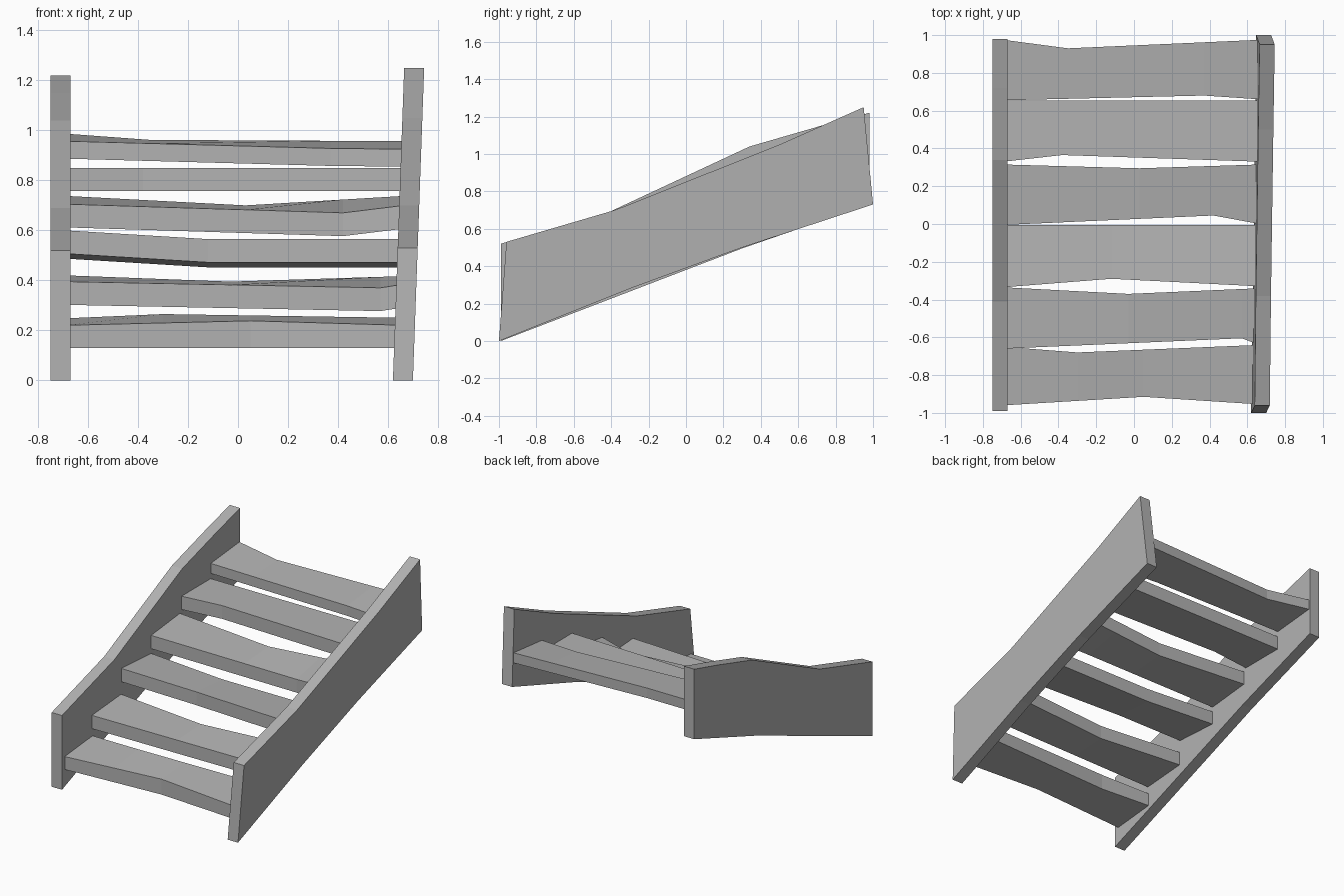
import bpy
import bmesh

cube = bpy.data.objects.get("Cube")
if cube:
    bpy.data.objects.remove(cube, do_unlink=True)

GREY = (0.45, 0.45, 0.45, 1)
grey = bpy.data.materials.new("weathered grey wood")
grey.use_nodes = True
grey.diffuse_color = GREY
grey.node_tree.nodes["Principled BSDF"].inputs["Base Color"].default_value = GREY


def add_object(name, bm):
    bmesh.ops.recalc_face_normals(bm, faces=bm.faces)
    mesh = bpy.data.meshes.new(name)
    bm.to_mesh(mesh)
    bm.free()
    mesh.materials.append(grey)
    obj = bpy.data.objects.new(name, mesh)
    bpy.context.collection.objects.link(obj)
    return obj


def loft(name, rings):
    """Skin a row of matching cross-sections and cap both ends."""
    bm = bmesh.new()
    rows = [[bm.verts.new(p) for p in ring] for ring in rings]
    for a, b in zip(rows, rows[1:]):
        for i in range(len(a)):
            j = (i + 1) % len(a)
            bm.faces.new((a[i], a[j], b[j], b[i]))
    bm.faces.new(rows[0])
    bm.faces.new(rows[-1])
    return add_object(name, bm)


def side_board(name, profile, inner, outer, lean):
    """Plank with a (y, z) outline that leans sideways as it rises."""
    return loft(name, [[(x + lean * z, y, z) for y, z in profile]
                       for x in (inner, outer)])


def along(points, x):
    """Interpolate the (y, z) of an edge given as (x, y, z) points."""
    for (xa, ya, za), (xb, yb, zb) in zip(points, points[1:]):
        if x <= xb:
            t = (x - xa) / (xb - xa)
            return ya + t * (yb - ya), za + t * (zb - za)
    return points[-1][1:]


LEFT_END, RIGHT_END = -0.69, 0.665


def tread(name, front, back, thickness=0.093, base=None):
    """Worn plank between the top front and top back edges."""
    rings = []
    for x in sorted({p[0] for p in front + back}):
        (fy, fz), (by, bz) = along(front, x), along(back, x)
        low_f = fz - thickness if base is None else base
        low_b = bz - thickness if base is None else base + 0.03
        rings.append([(x, fy, low_f), (x, fy, fz), (x, by, bz), (x, by, low_b)])
    return loft(name, rings)


def edge(start, end, *kinks):
    """Edge from the left end to the right end with optional kinks."""
    return [(LEFT_END, *start), *kinks, (RIGHT_END, *end)]


# Side boards
side_board("right_side_board",
           [(-0.99, 0), (0.3, 0.495), (0.98, 0.73), (0.98, 1.22), (0.72, 1.15),
            (0.34, 1.04), (-0.41, 0.69), (-0.99, 0.52)], -0.75, -0.67, 0)
side_board("left_side_board",
           [(-1, 0), (-0.3, 0.28), (0.3, 0.5), (1, 0.73), (0.95, 1.25),
            (0.5, 1.05), (-0.38, 0.7), (-0.96, 0.53)], 0.62, 0.70, 0.036)

# Treads, bottom to top
tread("tread_1",
      edge((-0.96, 0.22), (-0.955, 0.22), (0.05, -0.915, 0.238)),
      edge((-0.65, 0.248), (-0.64, 0.25), (-0.3, -0.68, 0.265)), base=0.13)
tread("tread_2",
      edge((-0.66, 0.395), (-0.64, 0.385), (0.57, -0.605, 0.37)),
      edge((-0.335, 0.42), (-0.34, 0.417), (-0.03, -0.37, 0.395)))
tread("tread_3",
      edge((-0.335, 0.6), (-0.33, 0.565), (-0.12, -0.29, 0.565)),
      edge((-0.005, 0.58), (-0.005, 0.545), (-0.12, -0.005, 0.545)))
tread("tread_4",
      edge((-0.005, 0.705), (0, 0.7), (0.42, 0.045, 0.67)),
      edge((0.315, 0.738), (0.315, 0.738), (0.03, 0.295, 0.7)))
tread("tread_5",
      edge((0.33, 0.85), (0.33, 0.85), (-0.38, 0.365, 0.85)),
      edge((0.655, 0.85), (0.655, 0.85)))
tread("tread_6",
      edge((0.655, 0.957), (0.66, 0.925), (0.37, 0.68, 0.928)),
      edge((0.975, 0.987), (0.975, 0.957), (-0.35, 0.93, 0.962)),
      thickness=0.07)
